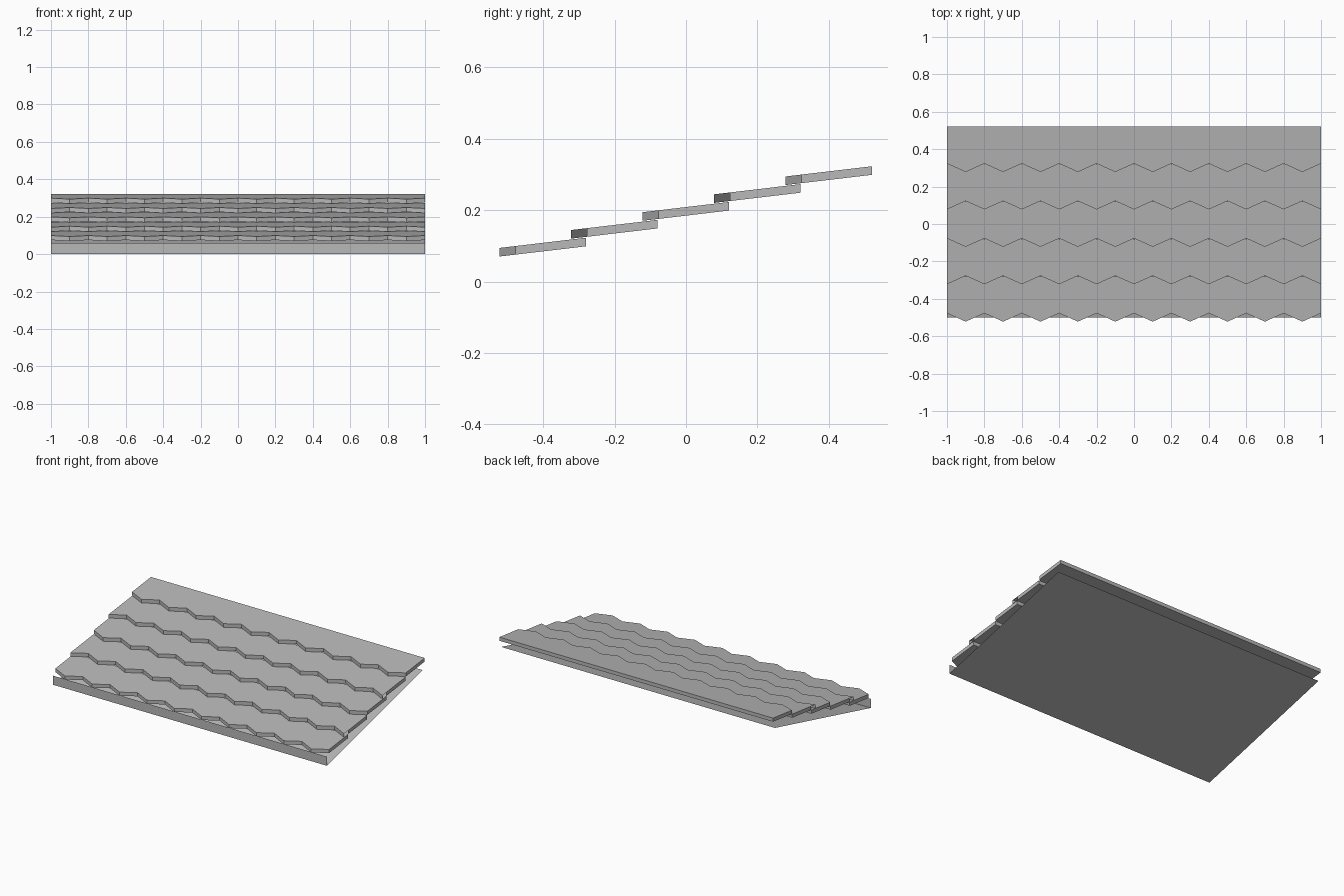
import bpy
import bmesh

cube = bpy.data.objects.get("Cube")
if cube:
    bpy.data.objects.remove(cube, do_unlink=True)

grey = bpy.data.materials.new("slate_grey")
grey.use_nodes = True
colour = (0.48, 0.48, 0.48, 1)
grey.diffuse_color = colour
grey.node_tree.nodes["Principled BSDF"].inputs["Base Color"].default_value = colour

ROWS, TEETH = 5, 10
HALF = 1.0             # half the roof width
PITCH, RISE = 0.2, 0.05    # spacing of the shingle rows
LENGTH, TOOTH = 0.242, 0.045
THICK, TILT = 0.024, 0.118


def finish(bm, name):
    mesh = bpy.data.meshes.new(name)
    bm.to_mesh(mesh)
    bm.free()
    mesh.materials.append(grey)
    obj = bpy.data.objects.new(name, mesh)
    bpy.context.collection.objects.link(obj)
    return obj


def shingle_row(index):
    """Tilted slab with a zigzag front; odd rows are shifted by half a tooth."""
    bm = bmesh.new()
    tip = -0.522 + PITCH * index
    base = 0.07 + RISE * index

    def column(x, depth):
        # bottom front, top front, bottom back, top back
        return [bm.verts.new((x, tip + d, base + TILT * d + t))
                for d in (depth, LENGTH) for t in (0, THICK)]

    steps = 2 * TEETH
    cols = [column(-HALF + 2 * HALF * i / steps,
                   0 if (i + index) % 2 else TOOTH)
            for i in range(steps + 1)]
    for a, b in zip(cols, cols[1:]):
        for p, q in ((0, 1), (1, 3), (3, 2), (2, 0)):
            bm.faces.new((a[p], b[p], b[q], a[q]))
    # end caps stop at the root of the teeth
    for x, order in ((-HALF, (0, 1, 3, 2)), (HALF, (2, 3, 1, 0))):
        cap = column(x, TOOTH)
        bm.faces.new([cap[i] for i in order])
    bmesh.ops.remove_doubles(bm, verts=bm.verts, dist=0.0001)
    finish(bm, f"shingle_row_{index + 1}")


for row in range(ROWS):
    shingle_row(row)


def sheet(name, near, far):
    """Thin single-sided panel spanning the roof width between two (y, z) lines."""
    bm = bmesh.new()
    corners = [(-HALF, *near), (HALF, *near), (HALF, *far), (-HALF, *far)]
    bm.faces.new([bm.verts.new(c) for c in corners])
    finish(bm, name)


# sloping underlay and the upright board along the eave
sheet("roof_underlay", (0.5, 0.25), (-0.5, 0))
sheet("eave_board", (-0.5, 0), (-0.5, 0.06))
